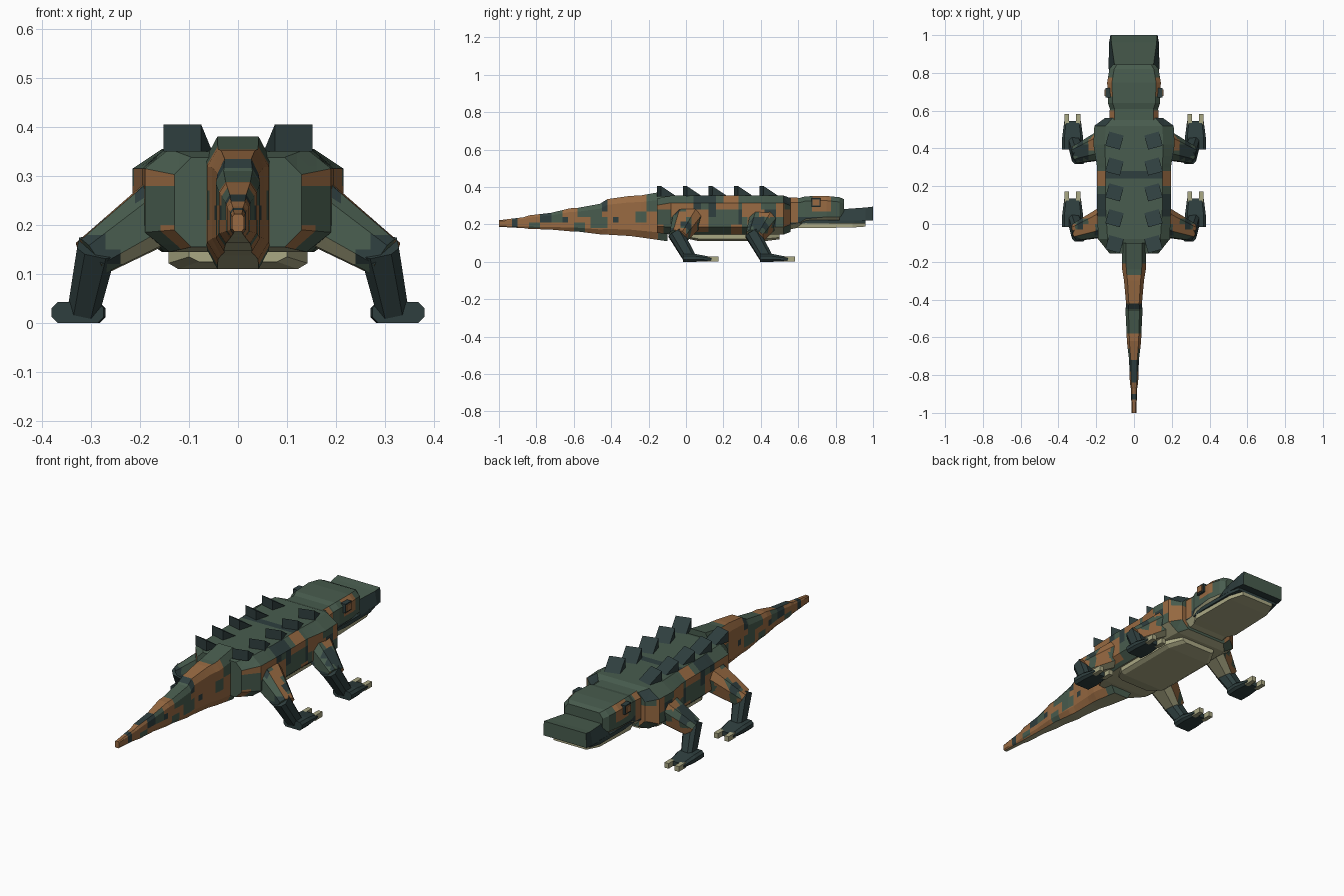
import bpy, bmesh
from mathutils import Vector, noise

cube = bpy.data.objects.get("Cube")
if cube:
    bpy.data.objects.remove(cube)

X, Y, Z = Vector((1, 0, 0)), Vector((0, 1, 0)), Vector((0, 0, 1))


def material(name, rgb):
    lin = [((c / 255 + 0.055) / 1.055) ** 2.4 for c in rgb] + [1]
    m = bpy.data.materials.new(name)
    m.use_nodes = True
    m.diffuse_color = lin
    bsdf = m.node_tree.nodes["Principled BSDF"]
    bsdf.inputs["Base Color"].default_value = lin
    bsdf.inputs["Roughness"].default_value = 0.9
    return m


MATS = [material("moss green", (72, 92, 78)), material("hide brown", (152, 106, 66)),
        material("dark teal", (46, 62, 62)), material("belly cream", (170, 168, 132))]
GREEN, BROWN, DARK, CREAM = range(4)


def ring(c, u, v, a, b, ca=0.0, cb=0.0):
    """Chamfered rectangle around c, spanned by u and v."""
    pts = [(a, b - cb), (a - ca, b), (ca - a, b), (-a, b - cb),
           (-a, cb - b), (ca - a, -b), (a - ca, -b), (a, cb - b)]
    if ca == 0:
        pts = [(a, b), (-a, b), (-a, -b), (a, -b)]
    return [c + u * p + v * q for p, q in pts]


def span(y, w, z0, z1, ca=0.0, cb=0.0, x=0.0):
    """Cross-section facing along y."""
    return ring(Vector((x, y, (z0 + z1) / 2)), X, Z, w, (z1 - z0) / 2, ca, cb)


def loft(name, rings, rule, grid=(0, 0, 0), mirror=False):
    """Skin the rings, slice on a grid, colour each face by the rule."""
    bm = bmesh.new()
    rows = [[bm.verts.new(p) for p in r] for r in rings]
    n = len(rows[0])
    for r, s in zip(rows, rows[1:]):
        for i in range(n):
            bm.faces.new((r[i], r[(i + 1) % n], s[(i + 1) % n], s[i]))
    bm.faces.new(rows[0])
    bm.faces.new(rows[-1][::-1])
    bmesh.ops.recalc_face_normals(bm, faces=bm.faces)
    for axis, step in enumerate(grid):
        if step:
            vals = [v.co[axis] for v in bm.verts]
            k = int(min(vals) // step) + 1
            while k * step < max(vals):
                p, d = Vector(), Vector()
                p[axis], d[axis] = k * step, 1
                bmesh.ops.bisect_plane(bm, geom=bm.verts[:] + bm.edges[:] + bm.faces[:],
                                       plane_co=p, plane_no=d, dist=1e-5)
                k += 1
    bm.normal_update()
    for f in bm.faces:
        f.material_index = rule(f.calc_center_median(), f.normal) if callable(rule) else rule
    me = bpy.data.meshes.new(name)
    bm.to_mesh(me)
    bm.free()
    for m in MATS:
        me.materials.append(m)
    ob = bpy.data.objects.new(name, me)
    bpy.context.collection.objects.link(ob)
    if mirror:
        ob.modifiers.new("Mirror", 'MIRROR').use_mirror_merge = False
    return ob


# Camouflage patches on the sides: y0, y1, z0, z1
FLANK_BROWN = [(-.16, -.12, .14, .2), (-.14, -.08, .26, .32), (-.06, .02, .25, .33),
               (.04, .1, .17, .26), (.16, .26, .26, .32), (.22, .3, .14, .2),
               (.3, .38, .22, .32), (.34, .42, .18, .26), (.46, .54, .24, .32), (.52, .6, .18, .28)]
FLANK_DARK = [(.1, .16, .24, .32), (.02, .08, .29, .36), (.26, .3, .2, .28), (.4, .46, .16, .26)]
TAIL_GREEN = [(-.16, 0, .1, .4), (-.22, -.12, .26, .4), (-.27, -.21, .2, .27), (-.58, -.45, .24, .33),
              (-.5, -.42, .18, .24), (-.6, -.54, .15, .21), (-.72, -.66, .21, .3), (-.84, -.78, .18, .21)]
TAIL_DARK = [(-.39, -.36, .21, .24), (-.45, -.42, .27, .33), (-.78, -.72, .21, .3),
             (-.93, -.9, .18, .24), (-.66, -.63, .21, .24)]


def inside(c, patches):
    return any(a < c.y < b and lo < c.z < hi for a, b, lo, hi in patches)


def body_rule(c, n):
    if n.z < -0.8:
        return CREAM
    if n.z > 0.35:
        if 0.2 < c.y < 0.26:
            return BROWN if abs(c.x) > 0.14 else DARK if c.y > 0.22 else GREEN
        return DARK if n.z < 0.9 and (0.04 < c.y < 0.16 or c.y > 0.5) else GREEN
    if n.y < -0.9:
        return GREEN
    return BROWN if inside(c, FLANK_BROWN) else DARK if inside(c, FLANK_DARK) else GREEN


def tail_rule(c, n):
    if n.z < -0.7:
        return CREAM
    if n.z > 0.7:
        if -.45 < c.y < -.42 or -.84 < c.y < -.72 or -.93 < c.y < -.9:
            return DARK
        return BROWN if -.42 < c.y < -.27 or -.72 < c.y < -.58 or c.y < -.84 else GREEN
    return GREEN if inside(c, TAIL_GREEN) else DARK if inside(c, TAIL_DARK) else BROWN


def head_rule(c, n):
    if n.z < -0.6:
        return CREAM
    if abs(c.x) > 0.1 and 0.675 < c.y < 0.775 and c.z > 0.27:
        return BROWN
    if abs(n.x) > 0.7:
        return BROWN if c.y < 0.6 and c.z > 0.22 else DARK if c.z < 0.24 else GREEN
    return GREEN


def thigh_rule(c, n):
    if n.z < -0.6 and n.x < 0.5:
        return CREAM
    blot = noise.noise(Vector((c.x * 12 + 3, c.y * 12, c.z * 12)))
    if n.y < -0.4:
        return DARK if blot < -0.1 else GREEN
    return BROWN if blot > -0.1 else DARK if blot < -0.35 else GREEN


# Trunk and belly
loft("body", [span(-.155, .13, .155, .338, .035, .035), span(-.08, .19, .145, .355, .05, .04),
              span(.08, .195, .145, .355, .045, .04), span(.3, .195, .145, .355, .045, .04),
              span(.42, .215, .145, .355, .06, .04), span(.52, .21, .145, .355, .06, .04),
              span(.56, .155, .16, .34, .04, .04)], body_rule, (.04, .04, .04))
loft("belly_plate", [span(.0, .10, .125, .16, .02, .01), span(.07, .142, .11, .16, .02, .012),
                     span(.42, .142, .11, .16, .02, .012), span(.5, .10, .12, .16, .02, .01)], CREAM)

# Tail: tall segments that taper to a blunt tip
TAIL = [(-.1, .065, .11, .38), (-.24, .063, .13, .355), (-.3, .053, .138, .352),
        (-.42, .042, .145, .335), (-.46, .045, .147, .31), (-.58, .039, .162, .288),
        (-.62, .038, .163, .286), (-.72, .026, .172, .262), (-.84, .022, .176, .248),
        (-.87, .017, .18, .238), (-1, .012, .187, .222)]
loft("tail", [span(y, w, a, b, w * .35, (b - a) * .16) for y, w, a, b in TAIL],
     tail_rule, (0, .03, .03))

# Head, snout and jaw
loft("head", [span(.5, .135, .16, .345, .03, .03), span(.61, .128, .185, .342, .025, .025),
              span(.64, .138, .205, .35, .025, .025), span(.75, .142, .215, .352, .025, .025),
              span(.82, .13, .215, .345, .025, .025),
              span(.845, .11, .215, .335, .02, .025)], head_rule, (.04, .025, .03))


def snout_ring(y, low, high, z):
    return [Vector(p) for p in ((low, y, .22), (high, y, z), (-high, y, z), (-low, y, .22))]


loft("snout", [snout_ring(.82, .135, .10, .28), snout_ring(.96, .132, .12, .29),
               snout_ring(1, .125, .122, .295)],
     lambda c, n: DARK if abs(n.x) > .5 or n.z < -.5 else GREEN)
loft("mouth_lining", [span(.61, .125, .204, .224), span(.7, .133, .204, .224),
                      span(.9, .133, .204, .224), span(.96, .12, .206, .222)], DARK)
loft("lower_jaw", [span(.59, .105, .18, .208), span(.64, .128, .18, .208),
                   span(.89, .122, .183, .208), span(.96, .095, .188, .208)], CREAM)


# Eyes
def block(name, x0, x1, y0, y1, z0, z1, color):
    rings = [span(y, (x1 - x0) / 2, z0, z1, x=(x0 + x1) / 2) for y in (y0, y1)]
    return loft(name, rings, color, mirror=True)


block("eye_rim", .12, .152, .67, .72, .293, .34, DARK)
block("eye", .15, .157, .677, .713, .3, .333, BROWN)

# Back spikes: upright rear face, sloping forward
for i in range(5):
    spike = loft("back_spike", [[Vector((x, -.04, .0)), Vector((x, -.04, .055)), Vector((x, .045, .0))]
                                for x in (-.04, .04)], DARK)
    spike.location = (.103, -.105 + i * .137, .35)
    spike.rotation_euler.z = .27
    twin = spike.copy()
    twin.location.x *= -1
    twin.rotation_euler.z *= -1
    bpy.context.collection.objects.link(twin)


# Legs: thigh, shin, foot and two claws, mirrored
def limb(name, p, q, r0, r1, rule, grid):
    d = (q - p).normalized()
    u = (Y - d * d.y).normalized()
    v = d.cross(u)
    loft(name, [ring(c, u, v, a, b, a * .45, b * .45) for c, (a, b) in ((p, r0), (q, r1))],
         rule, grid, True)


for part, dy in (("front", 0), ("hind", -.41)):
    s = Vector((0, dy, 0))
    limb(part + "_thigh", Vector((.15, .42, .232)) + s, Vector((.302, .367, .132)) + s,
         (.078, .066), (.046, .042), thigh_rule, (.03, .03, .03))
    limb(part + "_shin", Vector((.287, .352, .155)) + s, Vector((.316, .43, .02)) + s,
         (.04, .04), (.034, .032), DARK, (0, 0, 0))
    loft(part + "_foot", [span(.395 + dy, .053, 0, .043, .012, .012, .327),
                          span(.46 + dy, .055, 0, .042, .012, .012, .325),
                          span(.545 + dy, .044, .002, .026, .01, .008, .325)], DARK, mirror=True)
    for side, x in (("inner", .295), ("outer", .355)):
        block(part + "_" + side + "_claw", x - .012, x + .012, .525 + dy, .583 + dy, .001, .028, CREAM)
